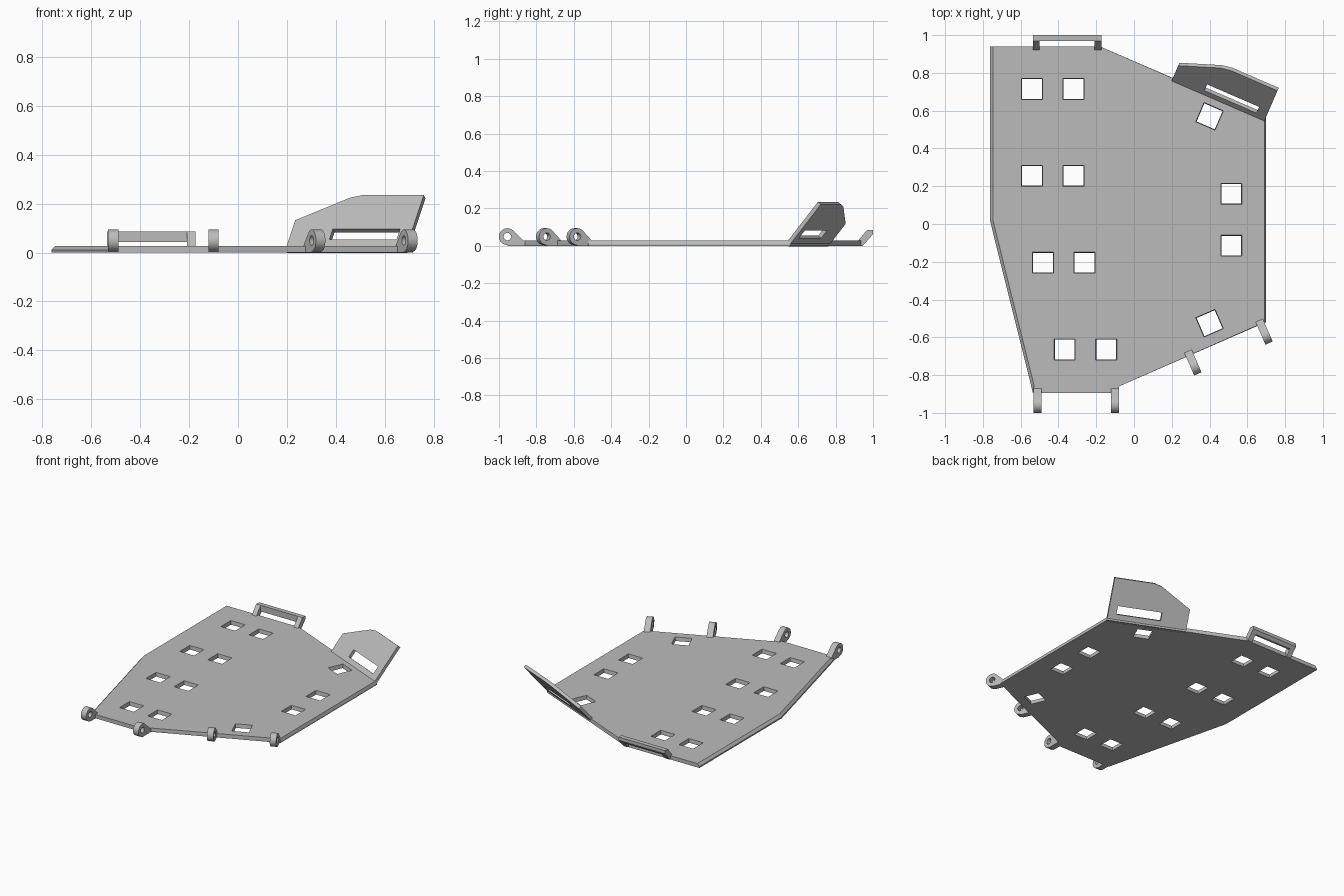
import bpy, bmesh
from math import sin, cos, pi, radians
from mathutils import Matrix, Vector

if "Cube" in bpy.data.objects:
    bpy.data.objects.remove(bpy.data.objects["Cube"])

metal = bpy.data.materials.new("plain grey")
metal.use_nodes = True
GREY = (0.5, 0.5, 0.5, 1)
metal.diffuse_color = GREY
metal.node_tree.nodes["Principled BSDF"].inputs["Base Color"].default_value = GREY
SLANT = radians(-23.4)  # angle of the two oblique plate edges
T = 0.027               # plate thickness


def loft(name, rings, frame=Matrix()):
    """Closed solid through matching rings of points."""
    bm = bmesh.new()
    loops = [[bm.verts.new(frame @ Vector(p)) for p in ring] for ring in rings]
    n = len(loops[0])
    bm.faces.new(loops[0])
    bm.faces.new(loops[-1])
    for a, b in zip(loops, loops[1:]):
        for i in range(n):
            j = (i + 1) % n
            bm.faces.new((a[i], a[j], b[j], b[i]))
    bmesh.ops.recalc_face_normals(bm, faces=bm.faces[:])
    mesh = bpy.data.meshes.new(name)
    bm.to_mesh(mesh)
    bm.free()
    mesh.materials.append(metal)
    obj = bpy.data.objects.new(name, mesh)
    bpy.context.collection.objects.link(obj)
    return obj


def prism(name, pts, low, high, frame=Matrix()):
    return loft(name, [[(x, y, z) for x, y in pts] for z in (low, high)], frame)


def cut(obj, cutter):
    mod = obj.modifiers.new("cut", "BOOLEAN")
    mod.operation, mod.object, mod.solver = "DIFFERENCE", cutter, "EXACT"
    bpy.context.view_layer.objects.active = obj
    bpy.ops.object.modifier_apply(modifier=mod.name)
    bpy.data.objects.remove(cutter)


def square(h):
    return [(-h, -h), (h, -h), (h, h), (-h, h)]


def axes(origin, x, y, z):
    m = Matrix((x, y, z)).transposed().to_4x4()
    m.translation = origin
    return m


# Base plate with chamfered left and right sides
outline = [(-0.18, 0.94), (0.698, 0.56), (0.698, -0.52), (-0.08, -0.86),
           (-0.11, -0.895), (-0.535, -0.895), (-0.763, 0.02), (-0.763, 0.94)]
inset = [0, -0.007, -0.007, 0, 0, 0.016, 0.016, 0.016]
plate = loft("base_plate", [
    [(x, y, 0) for x, y in outline],
    [(x, y, 0.01) for x, y in outline],
    [(x + d, y, T) for (x, y), d in zip(outline, inset)]])

# Square windows through the plate
windows = [(x + dx, y, 0) for x, y in
           [(-0.54, 0.715), (-0.54, 0.255), (-0.482, -0.205), (-0.367, -0.665)]
           for dx in (0, 0.22)]
windows += [(0.515, 0.16, 0), (0.515, -0.115, 0),
            (0.4, 0.57, SLANT), (0.4, -0.525, -SLANT)]
for x, y, turn in windows:
    place = Matrix.Translation((x, y, 0)) @ Matrix.Rotation(turn, 4, "Z")
    cut(plate, loft("window_cutter", [
        [(a, b, z) for a, b in square(h)] for h, z in ((0.051, -0.01), (0.057, T + 0.01))], place))

# Hinge lugs along the front edges: round eye with a wedge-shaped foot
lug_arc = [(0.045 * cos(a), 0.045 * sin(a))
           for a in [radians(-90 + 225 * i / 20) for i in range(21)]]
lug_profile = lug_arc + [(-0.085, T - 0.049), (-0.095, T - 0.049), (-0.095, -0.049), (0, -0.049)]
eye = [(0.02 * cos(a), 0.02 * sin(a)) for a in [2 * pi * i / 20 for i in range(20)]]
lugs = [("front_right_lug", -0.51, -0.955, 0), ("front_middle_lug", -0.1, -0.955, 0),
        ("front_slanted_lug", 0.32, -0.752, -SLANT), ("front_left_lug", 0.697, -0.589, -SLANT)]
for name, x, y, turn in lugs:
    out = Vector((sin(turn), -cos(turn), 0))
    up = Vector((0, 0, 1))
    frame = axes((x, y, 0.049), out, up, out.cross(up))
    lug = prism(name, lug_profile, -0.021, 0.021, frame)
    cut(lug, prism("eye_cutter", eye, -0.1, 0.1, frame))
    bpy.ops.object.select_all(action="DESELECT")
    lug.select_set(True)
    bpy.context.view_layer.objects.active = lug
    bpy.ops.object.shade_smooth_by_angle(angle=radians(25))

# Rear handle: two slanted legs joined by a bar
side = axes((0, 0, 0), (0, 1, 0), (0, 0, 1), (1, 0, 0))
leg = [(0.91, T), (0.92, T), (0.968, 0.085), (1, 0.085), (1, 0.062), (0.945, 0), (0.91, 0)]
bar = [(0.968, 0.085), (1, 0.085), (1, 0.062), (0.982, 0.042), (0.968, 0.042)]
for name, x in (("rear_handle_right_leg", -0.535), ("rear_handle_left_leg", -0.208)):
    prism(name, leg, x, x + 0.035, side)
prism("rear_handle_bar", bar, -0.5, -0.208, side)

# Tilted rear flap with a slot
along = Vector((cos(SLANT), sin(SLANT), 0))
outward = Vector((-sin(SLANT), cos(SLANT), 0))
tilt = radians(50)
rise = outward * cos(tilt) + Vector((0, 0, sin(tilt)))
flap_frame = axes((0.69, 0.545, T), along, rise, along.cross(rise))
flap = prism("rear_flap", [(0, -0.02), (0, 0.272), (-0.27, 0.272), (-0.325, 0.257),
                           (-0.535, 0.137), (-0.535, -0.02)], -0.022, 0, flap_frame)
cut(flap, prism("slot_cutter", [(-0.355, 0.035), (-0.055, 0.035), (-0.055, 0.09), (-0.355, 0.09)],
                -0.1, 0.1, flap_frame))
